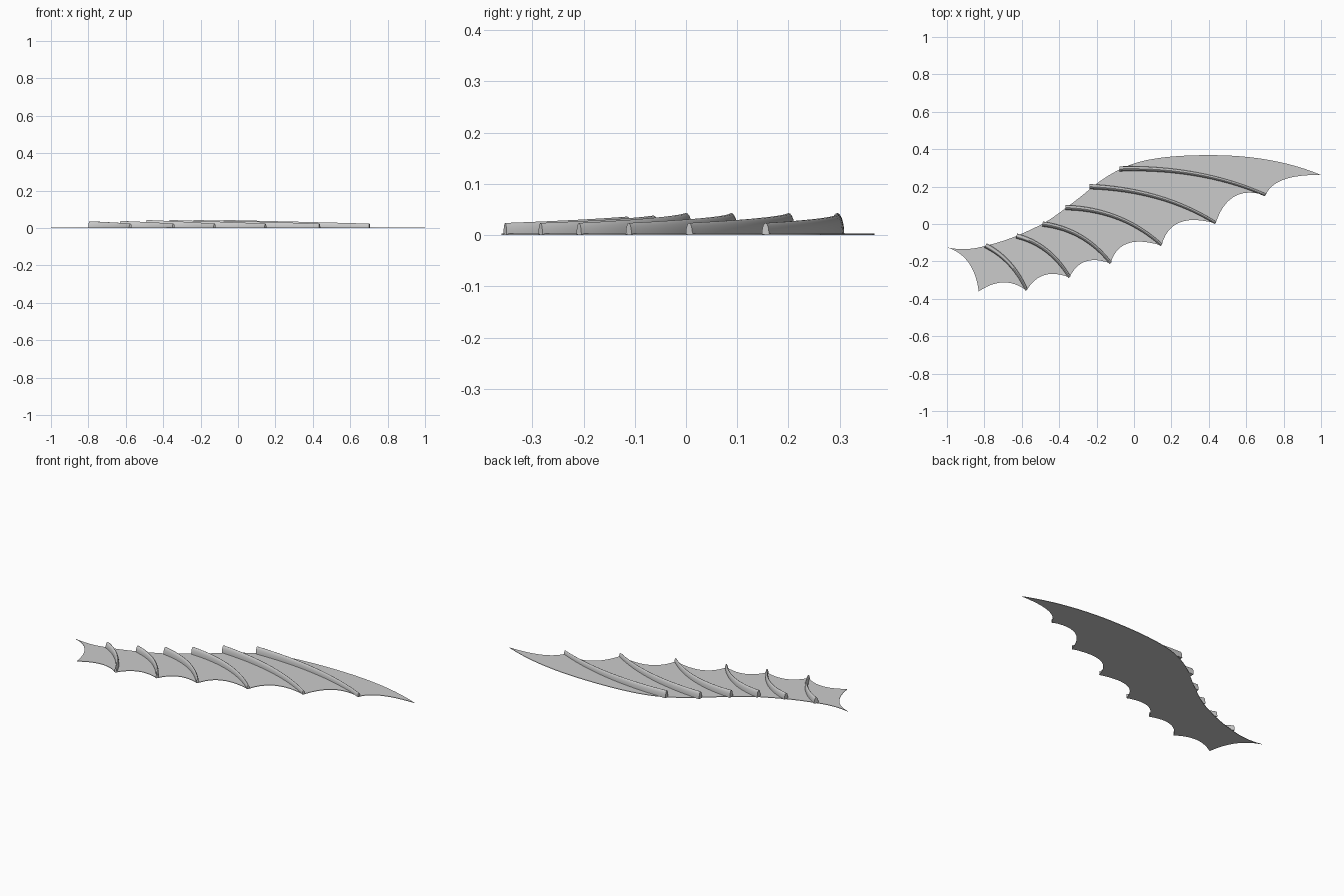
import bpy, bmesh, math
from mathutils import Vector

cube = bpy.data.objects.get("Cube")
if cube:
    bpy.data.objects.remove(cube)

grey = bpy.data.materials.new("plain grey")
grey.use_nodes = True
colour = (0.6, 0.6, 0.6, 1)
grey.diffuse_color = colour
grey.node_tree.nodes["Principled BSDF"].inputs["Base Color"].default_value = colour


def bend(a, c, b, n):
    """Points along a quadratic curve from a to b pulled towards c."""
    a, b, c = Vector(a), Vector(b), Vector(c)
    return [a * (1 - t) ** 2 + c * 2 * t * (1 - t) + b * t * t
            for t in (i / n for i in range(n + 1))]


def finish(name, bm):
    bmesh.ops.recalc_face_normals(bm, faces=bm.faces)
    mesh = bpy.data.meshes.new(name)
    bm.to_mesh(mesh)
    bm.free()
    obj = bpy.data.objects.new(name, mesh)
    bpy.context.collection.objects.link(obj)
    mesh.materials.append(grey)
    bpy.ops.object.select_all(action="DESELECT")
    obj.select_set(True)
    bpy.context.view_layer.objects.active = obj
    bpy.ops.object.shade_smooth_by_angle(angle=math.radians(40))
    return obj


# Membrane outline: corner, pull point, corner, pull point, ... (closed)
outline = [
    # scalloped trailing edge
    (-1, -.125), (-.856, -.168), (-.83, -.36), (-.692, -.267),
    (-.575, -.356), (-.497, -.225), (-.345, -.286), (-.283, -.152),
    (-.125, -.211), (-.08, -.045), (.147, -.115), (.195, .072),
    (.436, .003), (.505, .217), (.703, .153), (.749, .267),
    # smooth leading edge
    (1, .262), (.75, .367), (.42, .368), (.13, .37),
    (-.01, .32), (-.12, .28), (-.22, .2), (-.29, .14),
    (-.366, .085), (-.43, .035), (-.49, 0), (-.56, -.035),
    (-.628, -.064), (-.72, -.1), (-.8, -.118), (-.9, -.147),
]
bm = bmesh.new()
rim = []
for i in range(0, len(outline), 2):
    end = outline[(i + 2) % len(outline)]
    rim += bend(outline[i], outline[i + 1], end, 12)[:-1]
base = bm.faces.new([bm.verts.new((p.x, p.y, 0)) for p in rim])
top = bmesh.ops.extrude_face_region(bm, geom=[base], use_keep_orig=True)
bmesh.ops.translate(bm, vec=(0, 0, .003),
                    verts=[g for g in top["geom"] if isinstance(g, bmesh.types.BMVert)])
finish("membrane", bm)


def rib(name, root, pull, tip, height):
    """Tapered domed rib swept along a curve, with flat ends."""
    path = bend(root, pull, tip, 24)
    bm = bmesh.new()
    rings = []
    for i, p in enumerate(path):
        t = i / (len(path) - 1)
        along = path[min(i + 1, len(path) - 1)] - path[max(i - 1, 0)]
        side = Vector((-along.y, along.x)).normalized()
        half, tall = .0135 - .006 * t, height + (.0235 - height) * t
        ring = []
        for k in range(13):
            a = math.pi * k / 12
            q = p + side * half * math.cos(a)
            ring.append(bm.verts.new((q.x, q.y, .001 + (tall - .001) * math.sin(a))))
        rings.append(ring)
    for r, s in zip(rings, rings[1:]):
        for k in range(13):
            j = (k + 1) % 13
            bm.faces.new((r[k], r[j], s[j], s[k]))
    bm.faces.new(rings[0])
    bm.faces.new(rings[-1])
    finish(name, bm)


# Ribs from the narrow end to the broad end
ribs = [
    ((-.794, -.115), (-.647, -.19), (-.575, -.353), .036),
    ((-.628, -.064), (-.449, -.11), (-.345, -.284), .038),
    ((-.489, 0), (-.265, -.029), (-.125, -.209), .043),
    ((-.366, .088), (-.067, .08), (.147, -.112), .043),
    ((-.238, .2), (.152, .184), (.436, .006), .043),
    ((-.078, .295), (.356, .307), (.703, .155), .043),
]
for n, data in enumerate(ribs, 1):
    rib(f"rib_{n}", *data)
